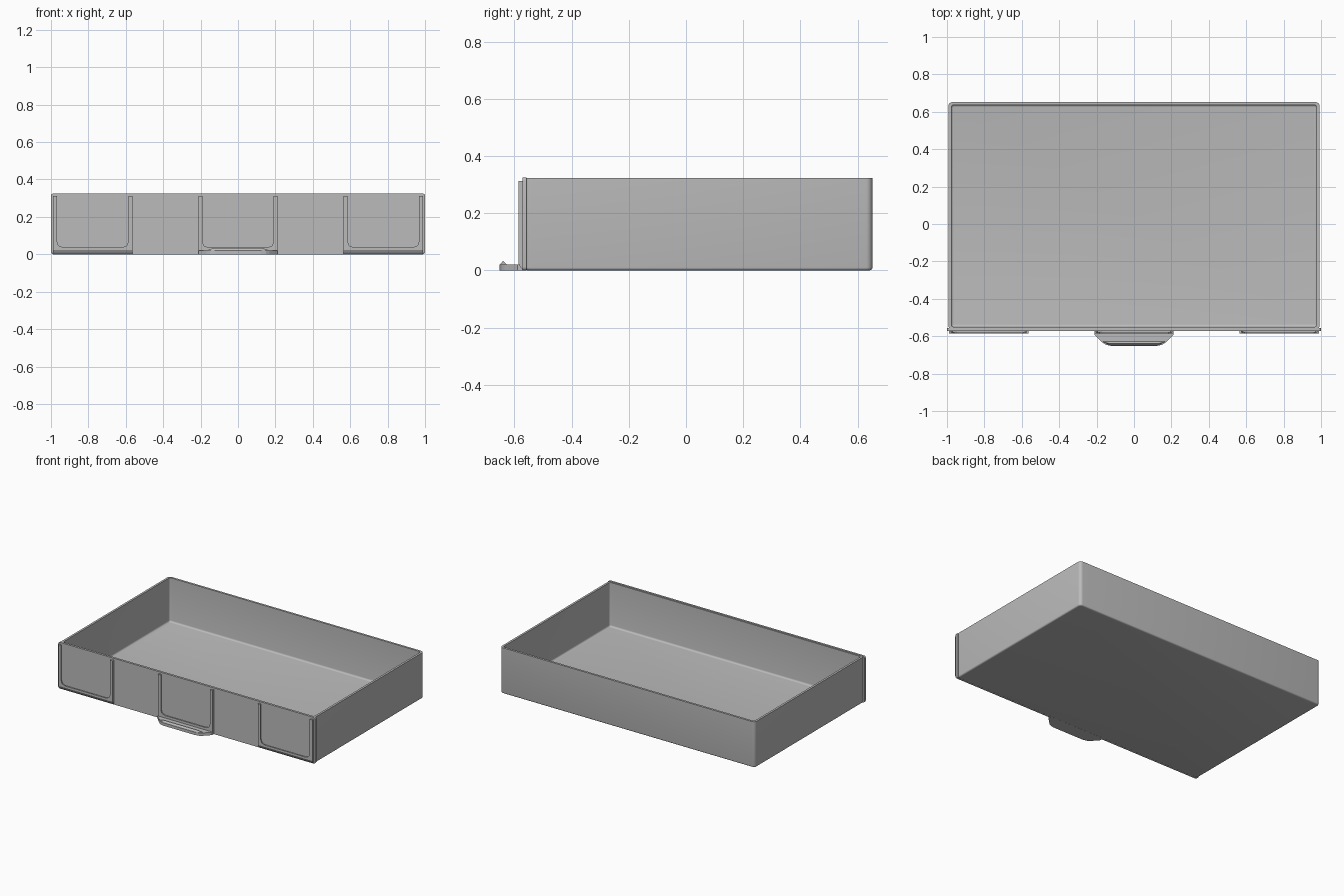
import bpy, bmesh, math

cube = bpy.data.objects.get("Cube")
if cube:
    bpy.data.objects.remove(cube)

# Single grey plastic
grey = bpy.data.materials.new("grey plastic")
grey.use_nodes = True
colour = (0.5, 0.5, 0.5, 1)
grey.diffuse_color = colour
grey.node_tree.nodes["Principled BSDF"].inputs["Base Color"].default_value = colour


def finish(name, bm, smooth=False):
    bmesh.ops.recalc_face_normals(bm, faces=bm.faces)
    mesh = bpy.data.meshes.new(name)
    bm.to_mesh(mesh)
    bm.free()
    mesh.materials.append(grey)
    obj = bpy.data.objects.new(name, mesh)
    bpy.context.collection.objects.link(obj)
    if smooth:
        bpy.ops.object.select_all(action='DESELECT')
        obj.select_set(True)
        bpy.context.view_layer.objects.active = obj
        bpy.ops.object.shade_smooth_by_angle(angle=math.radians(35))
    return obj


def rounded_rect(x, y0, y1, r, steps=5):
    pts = []
    corners = [(x - r, y1 - r), (r - x, y1 - r), (r - x, y0 + r), (x - r, y0 + r)]
    for i, (cx, cy) in enumerate(corners):
        for k in range(steps + 1):
            a = math.pi / 2 * (i + k / steps)
            pts.append((cx + r * math.cos(a), cy + r * math.sin(a)))
    return pts


def prism(bm, pts, y0, y1):
    """Extrude an xz outline along y and return the front vertices."""
    front = [bm.verts.new((x, y0, z)) for x, z in pts]
    back = [bm.verts.new((x, y1, z)) for x, z in pts]
    n = len(pts)
    bm.faces.new(front)
    bm.faces.new(back[::-1])
    for i in range(n):
        j = (i + 1) % n
        bm.faces.new((front[i], back[i], back[j], front[j]))
    return front


# Open tray: rings from the underside, over the rim, down to the floor
WIDTH, FRONT, BACK, TOP = 0.992, -0.565, 0.652, 0.322
WALL, FILLET = 0.015, 0.012
rings = []
for k in range(5):
    a = math.pi / 2 * k / 4
    rings.append((0.01 * (1 - math.sin(a)), 0.01 * (1 - math.cos(a))))
rings += [(0, TOP), (WALL, TOP)]
for k in range(5):
    a = math.pi / 2 * k / 4
    rings.append((WALL + FILLET * (1 - math.cos(a)), 0.012 + FILLET * (1 - math.sin(a))))
bm = bmesh.new()
loops = []
for inset, z in rings:
    outline = rounded_rect(WIDTH - inset, FRONT + inset, BACK - inset, max(0.022 - inset * 0.6, 0.006))
    loops.append([bm.verts.new((x, y, z)) for x, y in outline])
for a, b in zip(loops, loops[1:]):
    for i in range(len(a)):
        j = (i + 1) % len(a)
        bm.faces.new((a[i], a[j], b[j], b[i]))
bm.faces.new(loops[0])
bm.faces.new(loops[-1])
finish("tray", bm, True)

# Front panel, slightly wider than the tray
bm = bmesh.new()
prism(bm, rounded_rect(1.0, 0.0, 0.325, 0.012), -0.571, -0.557)
finish("front_panel", bm, True)


# Label holders: a U-shaped spacer with a wider lip in front
def u_outline(cx, half, side, base, top, cut):
    inner = half - side
    right = [(half, 0), (half, top), (inner, top), (inner, base + cut),
             (inner - cut * 0.25, base + cut * 0.3), (inner - cut, base)]
    return [(cx + x, z) for x, z in right] + [(cx - x, z) for x, z in right[::-1]]


for name, cx in (("right", -0.777), ("middle", 0), ("left", 0.777)):
    for part, side, base, y0, y1, lift in (("spacer", 0.010, 0.026, -0.579, -0.570, 0.012),
                                           ("lip", 0.021, 0.037, -0.586, -0.579, 0.024)):
        bm = bmesh.new()
        front = prism(bm, u_outline(cx, 0.212, side, base, 0.313, 0.032), y0, y1)
        if cx:
            # Bottom edge slopes back to the panel
            for v in bm.verts:
                if v.co.z < 0.001:
                    v.co.z = lift if v in front else lift - 0.012
        finish(f"{name}_label_{part}", bm)

# Pull handle: tapered plate under the middle holder
bm = bmesh.new()
half = [(0.212, -0.575), (0.212, -0.590), (0.168, -0.634), (0.150, -0.646), (0.120, -0.652)]
outline = half + [(-x, y) for x, y in half[::-1]]
low = bm.faces.new([bm.verts.new((x, y, 0)) for x, y in outline])
res = bmesh.ops.extrude_face_region(bm, geom=[low])
for v in res["geom"]:
    if isinstance(v, bmesh.types.BMVert):
        v.co.z = 0.020
finish("handle", bm)

# Finger ridge along the handle's front edge
bm = bmesh.new()
section = [(-0.651, 0.019, 0.125), (-0.640, 0.033, 0.130), (-0.626, 0.019, 0.174)]
ends = [[bm.verts.new((s * x, y, z)) for y, z, x in section] for s in (-1, 1)]
bm.faces.new(ends[0])
bm.faces.new(ends[1][::-1])
for i in range(3):
    j = (i + 1) % 3
    bm.faces.new((ends[0][i], ends[1][i], ends[1][j], ends[0][j]))
finish("handle_ridge", bm)
